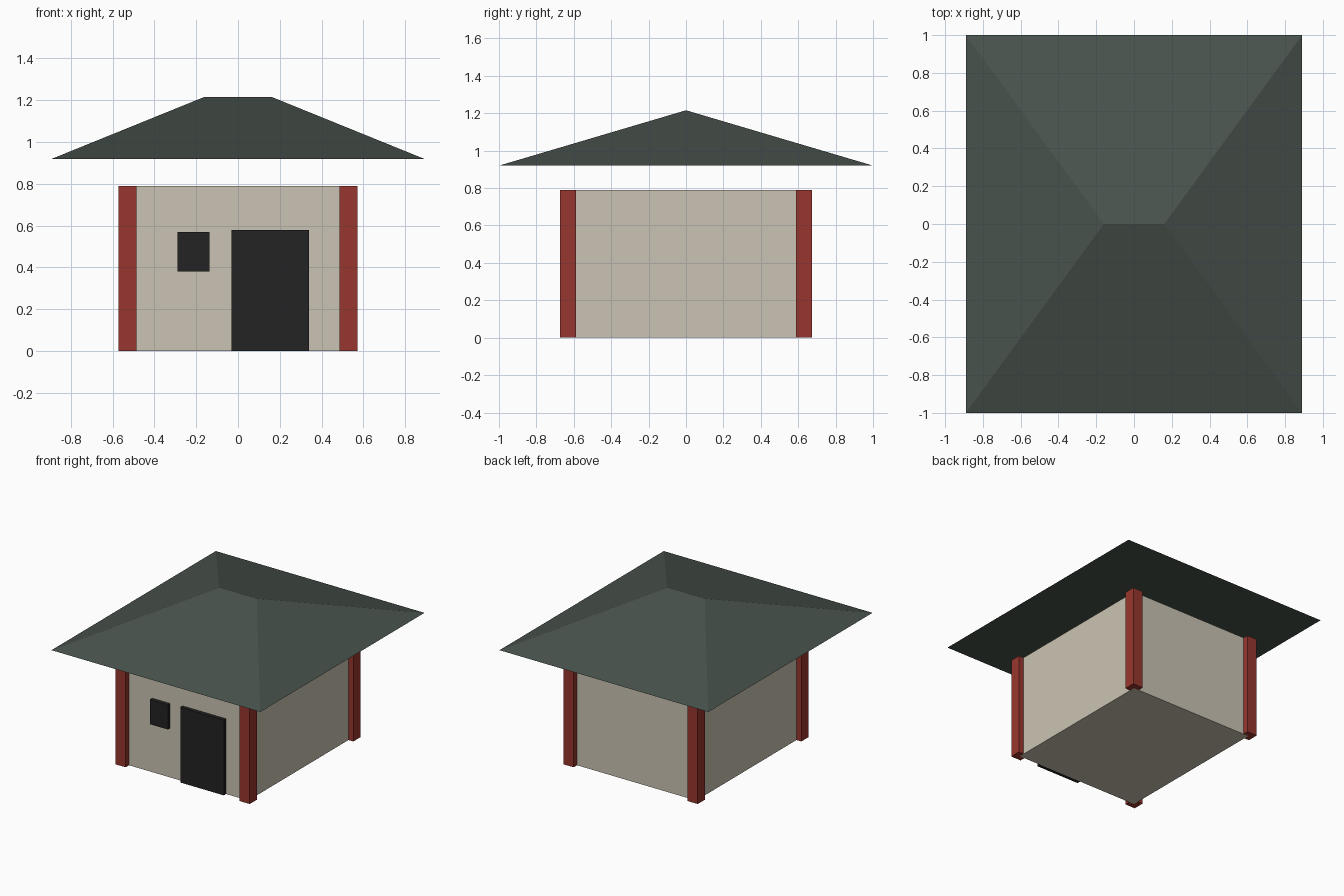
import bpy
import bmesh

if "Cube" in bpy.data.objects:
    bpy.data.objects.remove(bpy.data.objects["Cube"])


def material(name, r, g, b):
    """Flat material from 0-255 display values, stored as linear."""
    def lin(c):
        c /= 255
        return c / 12.92 if c <= 0.04045 else ((c + 0.055) / 1.055) ** 2.4
    m = bpy.data.materials.new(name)
    m.diffuse_color = (lin(r), lin(g), lin(b), 1)
    m.use_nodes = True
    m.node_tree.nodes["Principled BSDF"].inputs["Base Color"].default_value = m.diffuse_color
    return m


plaster = material("plaster", 202, 196, 179)
red_wood = material("red wood", 151, 54, 46)
slate = material("slate green", 72, 82, 76)
black = material("black", 35, 35, 35)


def add_object(name, bm, mat):
    bmesh.ops.recalc_face_normals(bm, faces=bm.faces)
    mesh = bpy.data.meshes.new(name)
    bm.to_mesh(mesh)
    bm.free()
    mesh.materials.append(mat)
    obj = bpy.data.objects.new(name, mesh)
    bpy.context.collection.objects.link(obj)
    return obj


def box(name, lo, hi, mat):
    bm = bmesh.new()
    bmesh.ops.create_cube(bm, size=1)
    for v in bm.verts:
        v.co = [(a + b) / 2 + c * (b - a) for a, b, c in zip(lo, hi, v.co)]
    return add_object(name, bm, mat)


WX, WY, WZ = 0.529, 0.631, 0.79   # wall half width, half depth, height
P = 0.043                         # post half width

# Main walls
box("walls", (-WX, -WY, 0), (WX, WY, WZ), plaster)

# Corner posts, a hair shorter so they do not share planes with the walls
for sx, x_name in ((-1, "left"), (1, "right")):
    for sy, y_name in ((-1, "front"), (1, "back")):
        x, y = sx * WX, sy * WY
        box(f"{y_name}_{x_name}_post", (x - P, y - P, 0.001),
            (x + P, y + P, WZ - 0.001), red_wood)

# Door and window panels standing proud of the front wall
box("door", (-0.03, -WY - 0.028, 0), (0.34, -WY, 0.58), black)
box("window", (-0.29, -WY - 0.028, 0.38), (-0.137, -WY, 0.57), black)

# Hip roof, floating above the walls: a box whose top collapses to a ridge
roof = bmesh.new()
bmesh.ops.create_cube(roof, size=2)
for v in roof.verts:
    sx, sy, sz = v.co
    v.co = (sx * 0.16, 0, 1.216) if sz > 0 else (sx * 0.89, sy, 0.92)
bmesh.ops.remove_doubles(roof, verts=roof.verts, dist=0.001)
add_object("roof", roof, slate)
